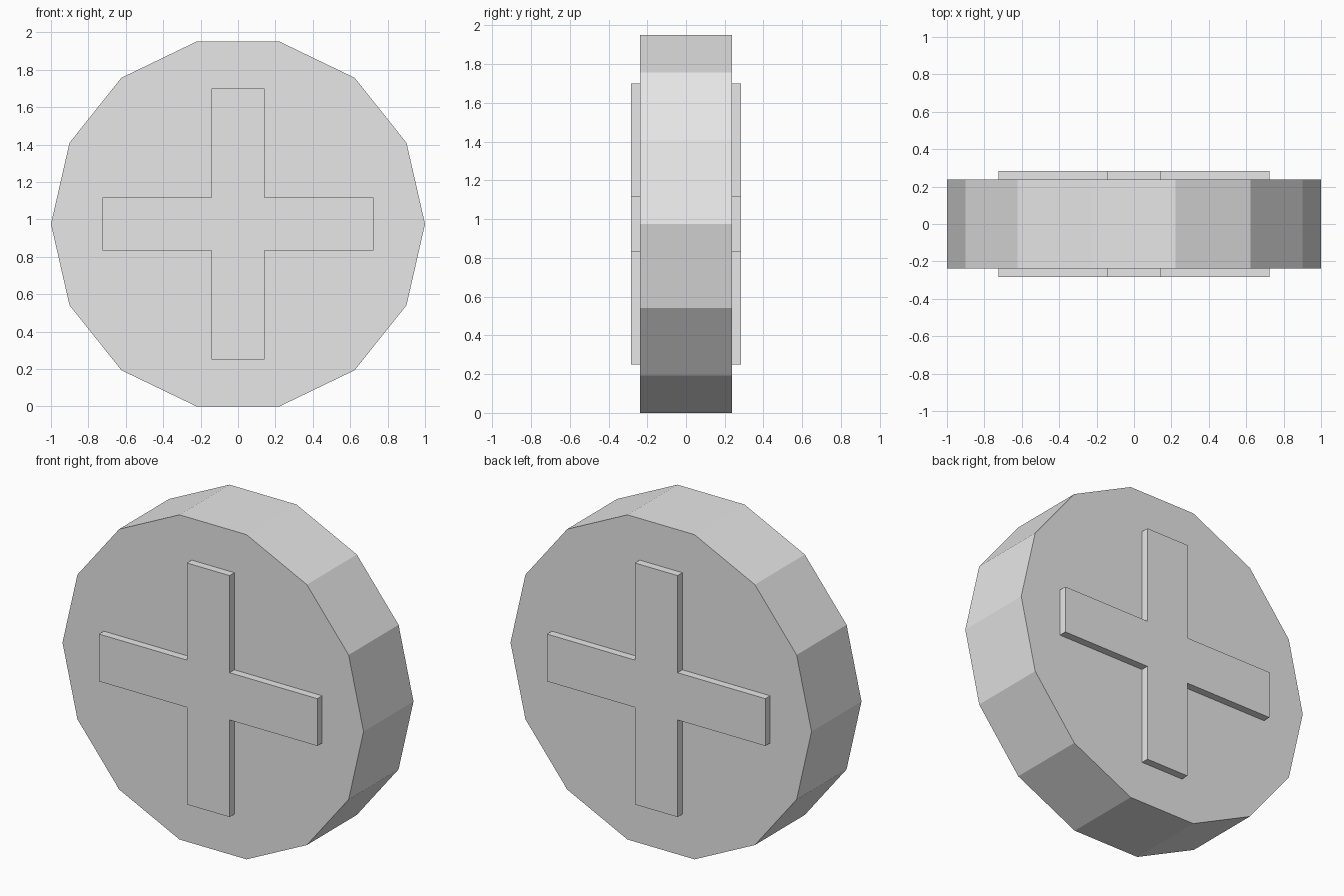
import bpy
import bmesh
import math

cube = bpy.data.objects.get("Cube")
if cube:
    bpy.data.objects.remove(cube, do_unlink=True)

SIDES = 14
MID_Z = math.cos(math.pi / SIDES)   # flat facet rests on the ground

grey = bpy.data.materials.new("light_grey")
grey.use_nodes = True
grey.diffuse_color = (0.8, 0.8, 0.8, 1)
grey.node_tree.nodes["Principled BSDF"].inputs["Base Color"].default_value = (0.8, 0.8, 0.8, 1)


def prism(name, outline, y0, y1):
    """Extrude an (x, z) outline from y0 to y1, centred on the disc axis."""
    bm = bmesh.new()
    face = bm.faces.new([bm.verts.new((x, y0, z + MID_Z)) for x, z in outline])
    ext = bmesh.ops.extrude_face_region(bm, geom=[face], use_keep_orig=True)
    verts = [g for g in ext["geom"] if isinstance(g, bmesh.types.BMVert)]
    bmesh.ops.translate(bm, verts=verts, vec=(0, y1 - y0, 0))
    bmesh.ops.recalc_face_normals(bm, faces=bm.faces)
    mesh = bpy.data.meshes.new(name)
    bm.to_mesh(mesh)
    bm.free()
    mesh.materials.append(grey)
    obj = bpy.data.objects.new(name, mesh)
    bpy.context.collection.objects.link(obj)
    return obj


# Faceted disc body
HALF = 0.237
angles = [2 * math.pi * i / SIDES for i in range(SIDES)]
prism("disc_body", [(math.cos(a), math.sin(a)) for a in angles], -HALF, HALF)

# Raised cross on both faces: one arm's three corners turned four times
W, R, RAISED = 0.142, 0.725, 0.283
corners = [(R, -W), (R, W), (W, W)]
cross = []
for _ in range(4):
    cross += corners
    corners = [(-z, x) for x, z in corners]
prism("front_cross", cross, -RAISED, -HALF)
prism("back_cross", cross, HALF, RAISED)
